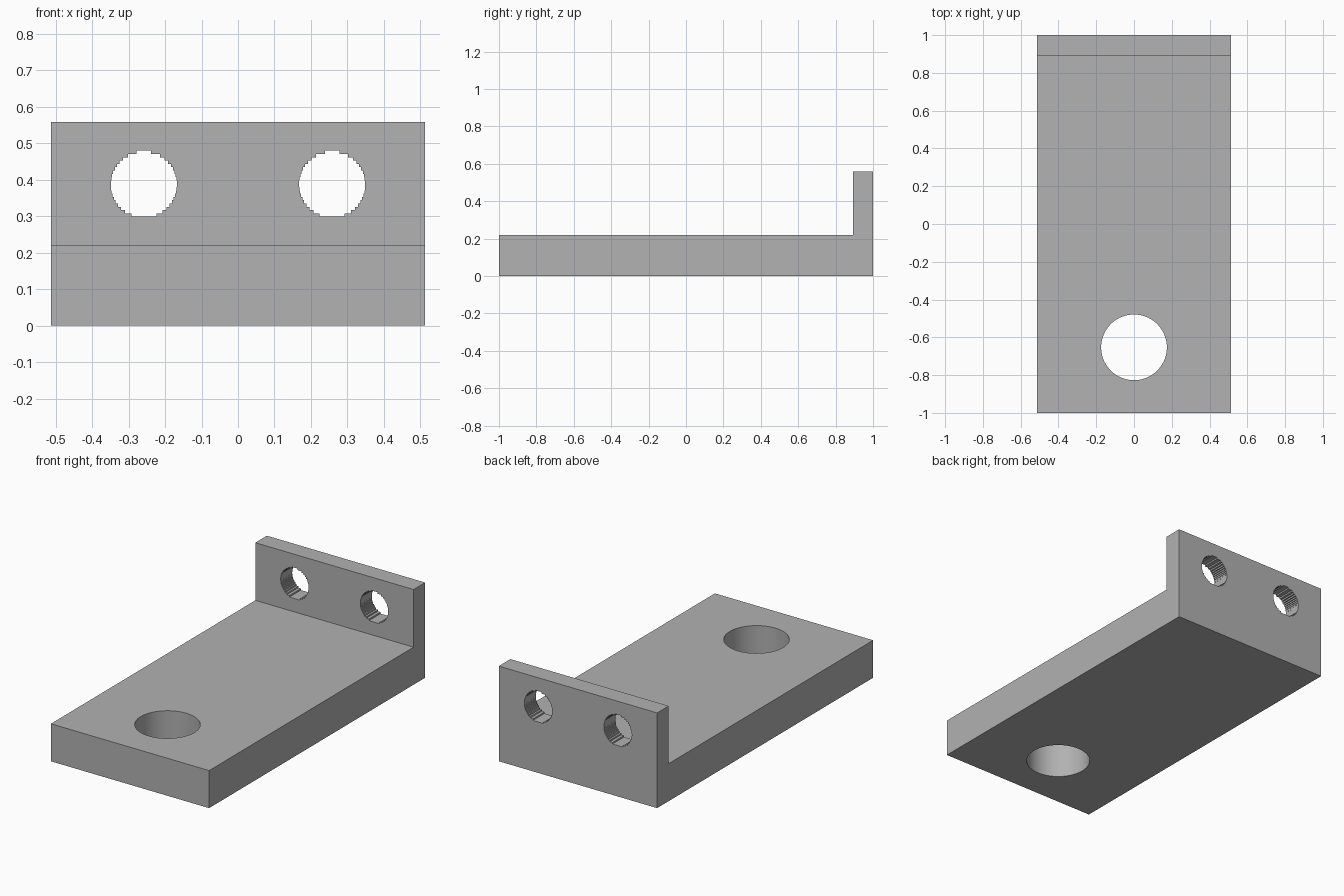
import bpy, bmesh, math
from mathutils import Vector

cube = bpy.data.objects.get("Cube")
if cube:
    bpy.data.objects.remove(cube, do_unlink=True)

HALF_W = 0.513
BASE_H, TOP_H = 0.22, 0.558
FLANGE_Y = 0.893

grey = bpy.data.materials.new("plain_grey")
grey.use_nodes = True
colour = (0.445, 0.445, 0.445, 1)
grey.diffuse_color = colour
grey.node_tree.nodes["Principled BSDF"].inputs["Base Color"].default_value = colour


def prism(name, points, sweep):
    """Extrude a closed planar outline along the sweep vector."""
    bm = bmesh.new()
    face = bm.faces.new([bm.verts.new(p) for p in points])
    out = bmesh.ops.extrude_face_region(bm, geom=[face])
    moved = [v for v in out["geom"] if isinstance(v, bmesh.types.BMVert)]
    bmesh.ops.translate(bm, verts=moved, vec=Vector(sweep))
    bmesh.ops.recalc_face_normals(bm, faces=bm.faces)
    mesh = bpy.data.meshes.new(name)
    bm.to_mesh(mesh)
    bm.free()
    mesh.materials.append(grey)
    obj = bpy.data.objects.new(name, mesh)
    bpy.context.collection.objects.link(obj)
    return obj


def stepped_circle(cx, cz, r, layers):
    """Circle outline in the xz plane built from level layers."""
    step = 2 * r / layers
    side = []
    for i in range(layers):
        low = -r + i * step
        half = math.sqrt(r * r - (low + 0.75 * step) ** 2)
        side += [(half, low), (half, low + step)]
    outline = side + [(-x, z) for x, z in reversed(side)]
    return [(cx + x, 0.7, cz + z) for x, z in outline]


# L-shaped bracket: thick base with an upright flange at the back
profile = [(-1, 0), (1, 0), (1, TOP_H), (FLANGE_Y, TOP_H), (FLANGE_Y, BASE_H), (-1, BASE_H)]
bracket = prism("bracket", [(-HALF_W, y, z) for y, z in profile], (2 * HALF_W, 0, 0))

# Large round hole through the base
ring = [math.tau * i / 72 for i in range(72)]
cutters = [prism("base_hole_cutter",
                 [(0.174 * math.cos(a), -0.653 + 0.174 * math.sin(a), -0.1) for a in ring],
                 (0, 0, 0.6))]

# Two layered holes through the flange
for side, sign in (("left", 1), ("right", -1)):
    cutters.append(prism(side + "_flange_hole_cutter",
                         stepped_circle(sign * 0.258, 0.389, 0.0905, 20), (0, 0.6, 0)))

bpy.ops.object.select_all(action="DESELECT")
bpy.context.view_layer.objects.active = bracket
bracket.select_set(True)
for cutter in cutters:
    mod = bracket.modifiers.new(cutter.name, "BOOLEAN")
    mod.operation = "DIFFERENCE"
    mod.solver = "EXACT"
    mod.object = cutter
    bpy.ops.object.modifier_apply(modifier=mod.name)
    bpy.data.objects.remove(cutter, do_unlink=True)

bpy.ops.object.shade_smooth_by_angle(angle=math.radians(30))
